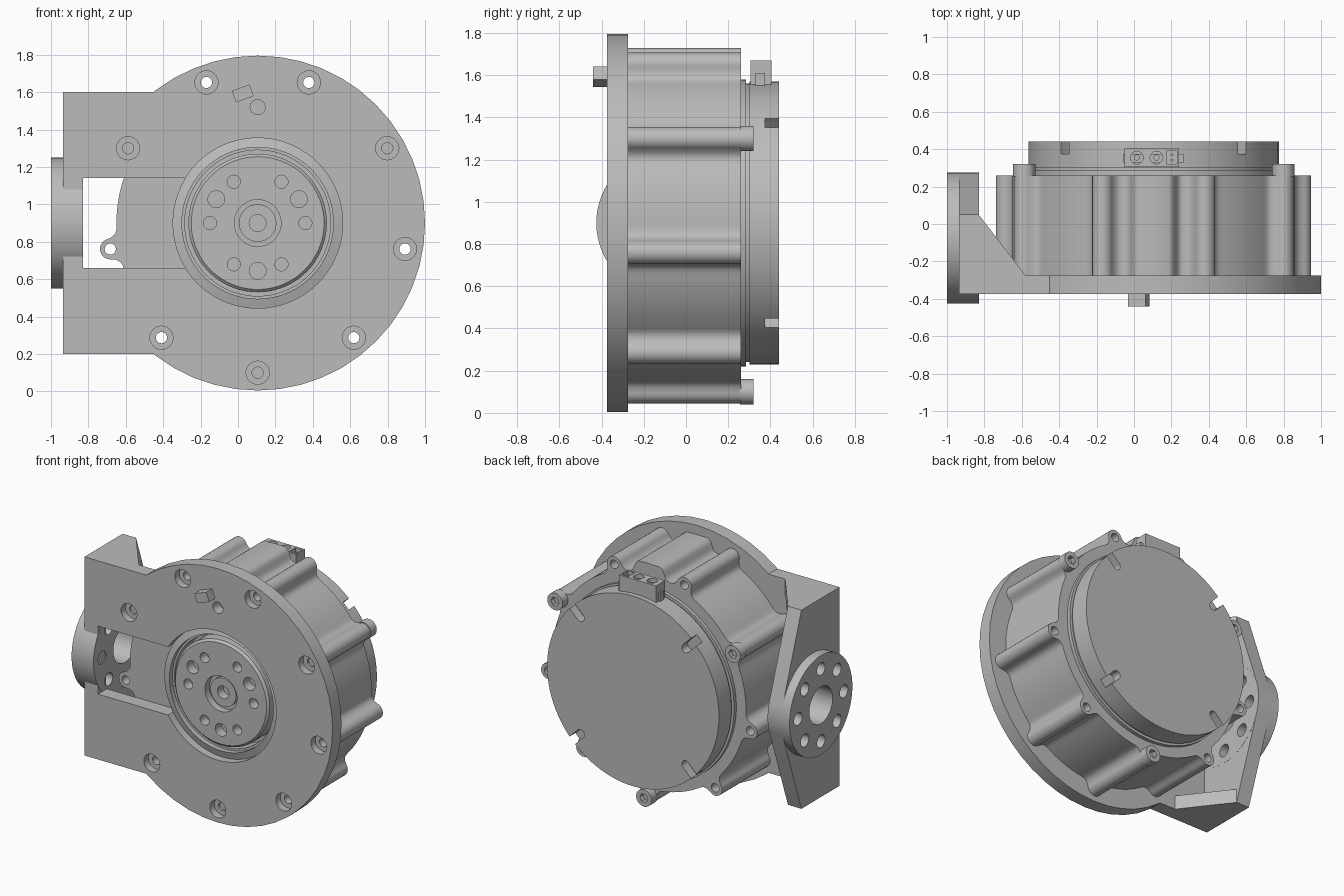
import bpy, bmesh
from math import sin, cos, pi, radians, sqrt
from mathutils import Vector, Matrix, geometry

cube = bpy.data.objects.get("Cube")
if cube:
    bpy.data.objects.remove(cube, do_unlink=True)

CX, CZ = 0.105, 0.9            # motor axis
BOLT_R = 0.8
BOLTS = [70 + 40 * i for i in range(9)]
SCREWED = (150, 270, 390)
EAR = 190

metal = bpy.data.materials.new("grey_metal")
metal.use_nodes = True
metal.diffuse_color = (0.5, 0.5, 0.5, 1)
metal.node_tree.nodes["Principled BSDF"].inputs["Base Color"].default_value = (0.5, 0.5, 0.5, 1)


def place(axis, u, v, w):
    """Outline plane (u, v) pushed along the named axis by w."""
    return {"x": (w, u, v), "y": (u, w, v), "z": (u, v, w)}[axis]


def finish(name, bm):
    bmesh.ops.recalc_face_normals(bm, faces=bm.faces)
    mesh = bpy.data.meshes.new(name)
    bm.to_mesh(mesh)
    bm.free()
    mesh.materials.append(metal)
    ob = bpy.data.objects.new(name, mesh)
    bpy.context.scene.collection.objects.link(ob)
    return ob


def prism(name, outline, lo, hi, axis="y"):
    bm = bmesh.new()
    base = bm.faces.new([bm.verts.new(place(axis, u, v, lo)) for u, v in outline])
    new = bmesh.ops.extrude_face_region(bm, geom=[base])["geom"]
    shift = Vector(place(axis, 0, 0, hi - lo))
    bmesh.ops.translate(bm, verts=[g for g in new if isinstance(g, bmesh.types.BMVert)], vec=shift)
    return finish(name, bm)


def lathe(name, profile, steps=72):
    """Spin a closed (radius, y) profile about the motor axis."""
    bm = bmesh.new()
    verts = [bm.verts.new((CX + r, y, CZ)) for r, y in profile]
    edges = [bm.edges.new((verts[i - 1], verts[i])) for i in range(len(verts))]
    bmesh.ops.spin(bm, geom=verts + edges, cent=(CX, 0, CZ), axis=(0, 1, 0), angle=2 * pi, steps=steps)
    bmesh.ops.remove_doubles(bm, verts=bm.verts, dist=1e-5)
    bmesh.ops.dissolve_degenerate(bm, dist=1e-5, edges=bm.edges)
    return finish(name, bm)


def circle(u, v, r, n=24, turn=0):
    return [(u + r * cos(2 * pi * i / n + turn), v + r * sin(2 * pi * i / n + turn)) for i in range(n)]


def rect(u0, u1, v0, v1):
    return [(u0, v0), (u1, v0), (u1, v1), (u0, v1)]


def polar(deg, r, cx=CX, cz=CZ):
    return cx + r * cos(radians(deg)), cz + r * sin(radians(deg))


def boolean(ob, other, kind="DIFFERENCE"):
    mod = ob.modifiers.new("cut", "BOOLEAN")
    mod.operation, mod.solver, mod.object = kind, "EXACT", other
    deps = bpy.context.evaluated_depsgraph_get()
    mesh = bpy.data.meshes.new_from_object(ob.evaluated_get(deps))
    ob.modifiers.clear()
    ob.data = mesh
    bpy.data.objects.remove(other, do_unlink=True)


def cut(ob, outline, lo, hi, axis="y"):
    boolean(ob, prism("cutter", outline, lo, hi, axis))


# Front plate: disc with a square tab, slot and hub opening
plate = prism("front_plate", circle(CX, CZ, 0.895, 48), -0.375, -0.275)
boolean(plate, prism("tab", rect(-0.935, CX, 0.2, 1.6), -0.375, -0.275), "UNION")
cut(plate, rect(-0.835, CX, 0.66, 1.14), -0.5, -0.2)
cut(plate, circle(CX, CZ, 0.455, 72), -0.5, -0.2)
cut(plate, circle(CX, 1.52, 0.04), -0.5, -0.3)
for deg in BOLTS:
    if deg != EAR:
        cut(plate, circle(*polar(deg, BOLT_R), 0.062), -0.5, -0.325)
        cut(plate, circle(*polar(deg, BOLT_R), 0.03), -0.5, -0.2)

# Small locating block on the plate
c, s = cos(radians(20)), sin(radians(20))
prism("locating_block", [(0.025 + c * u - s * v, 1.593 + s * u + c * v)
                         for u, v in rect(-0.05, 0.05, -0.033, 0.033)], -0.44, -0.37)

# Side plate: convex outline around the round mounting flange
FY = -0.075
points = rect(-0.375, 0.05, 0.2, 1.6) + circle(FY, CZ, 0.35, 64)
hull = [points[i] for i in geometry.convex_hull_2d([Vector(p) for p in points])]
hull = [(max(y, -0.375), z) for y, z in hull if y > -0.376]
side = prism("side_plate", hull, -0.935, -0.83, "x")
flange = prism("mounting_flange", circle(FY, CZ, 0.35, 64), -1.0, -0.829, "x")
for part in (side, flange):
    cut(part, circle(FY, CZ, 0.13, 40), -1.2, -0.7, "x")
    for i in range(8):
        cut(part, circle(*polar(45 * i, 0.255, FY, CZ), 0.045, 20), -1.2, -0.7, "x")

# Triangular gussets, top and bottom
for name, z in (("lower_gusset", 0.2), ("upper_gusset", 1.5)):
    prism(name, [(-0.84, -0.28), (-0.58, -0.28), (-0.58, -0.275), (-0.83, 0.05), (-0.84, 0.05)],
          z, z + 0.1, "z")

# Motor housing: round body with filleted screw lobes and a top pad
BODY_R, LOBE_R = 0.755, 0.055
outline = {d: BODY_R for d in range(0, 360, 4)
           if all(abs((d - b + 180) % 360 - 180) > 9 for b in BOLTS) and abs(d - 90) > 12}
fillet = [(8.5, 0.755), (7, 0.757), (6, 0.762), (5.2, 0.771), (4.5, 0.784)]
for b in BOLTS:
    for d, r in fillet:
        outline[(b + d) % 360] = outline[(b - d) % 360] = r
    for i in range(-6, 7):
        d = 3.9 * sin(i * pi / 12)
        off = BOLT_R * sin(radians(d))
        outline[(b + d) % 360] = BOLT_R * cos(radians(d)) + sqrt(max(0, LOBE_R ** 2 - off ** 2))
for d, r in [(11, 0.755), (9.7, 0.765), (8.7, 0.785), (7.8, 0.81), (6.8, 0.825), (5.5, 0.832)]:
    outline[90 + d] = outline[90 - d] = r
outline[90] = 0.83
housing = prism("motor_housing", [polar(d, r) for d, r in sorted(outline.items())], -0.275, 0.26)
cut(housing, circle(CX, CZ, 0.4, 72), -0.4, -0.2)
for deg in BOLTS:
    if deg not in SCREWED:
        cut(housing, circle(*polar(deg, BOLT_R), 0.03), -0.5, 0.5)

# Hub ring and output rotor
lathe("hub_ring", [(0.455, -0.28), (0.455, -0.32), (0.405, -0.335), (0.405, -0.3),
                   (0.39, -0.3), (0.39, -0.2), (0.42, -0.2), (0.42, -0.27)])
rotor = lathe("output_rotor", [(0, -0.19), (0.37, -0.19), (0.37, -0.325), (0.355, -0.34),
                               (0.125, -0.34), (0.125, -0.29), (0.1, -0.29), (0.1, -0.315),
                               (0.045, -0.315), (0.045, -0.25), (0, -0.25)])
for i in range(6):
    cut(rotor, circle(*polar(60 * i, 0.255), 0.035), -0.5, -0.27)
for deg in (30, 150, 270):
    cut(rotor, circle(*polar(deg, 0.255), 0.045), -0.5, -0.27)

# Rear cap with four radial edge slots
cap = lathe("rear_cap", [(0, 0.25), (0.68, 0.25), (0.68, 0.285), (0.66, 0.285), (0.66, 0.3),
                         (0.67, 0.3), (0.67, 0.44), (0, 0.44)], 96)
for deg in (45, 135, 225, 315):
    c, s = cos(radians(deg)), sin(radians(deg))
    shape = [(0.8, -0.03)] + [(0.58 - 0.03 * sin(pi * i / 8), -0.03 * cos(pi * i / 8))
                              for i in range(9)] + [(0.8, 0.03)]
    cut(cap, [(CX + c * u - s * v, CZ + s * u + c * v) for u, v in shape], 0.375, 0.5)

# Socket-head screws through three lobes
for n, deg in enumerate(SCREWED):
    x, z = polar(deg, BOLT_R)
    head = prism(f"screw_head_{n + 1}", circle(x, z, 0.06, 32), 0.255, 0.32)
    cut(head, circle(x, z, 0.032, 6), 0.285, 0.4)
    prism(f"screw_shaft_{n + 1}", circle(x, z, 0.03), -0.31, -0.27)

# Power connector on top of the cap
connector = prism("connector", rect(-0.05, 0.24, 0.305, 0.405), 1.53, 1.67, "z")
prism("connector_flange", rect(-0.06, 0.265, 0.33, 0.375), 1.54, 1.61, "z")
for x in (0.015, 0.12):
    cut(connector, circle(x, 0.355, 0.034), 1.6, 1.8, "z")
    prism("power_pin", circle(x, 0.355, 0.016, 16), 1.59, 1.65, "z")
cut(connector, rect(0.175, 0.23, 0.32, 0.39), 1.62, 1.8, "z")
for y in (0.34, 0.37):
    prism("signal_pin", circle(0.203, y, 0.008, 12), 1.61, 1.65, "z")

# Smooth curved walls, keep machined edges crisp
for ob in bpy.context.scene.objects:
    ob.select_set(ob.type == "MESH")
bpy.context.view_layer.objects.active = plate
bpy.ops.object.shade_smooth_by_angle(angle=radians(30))
